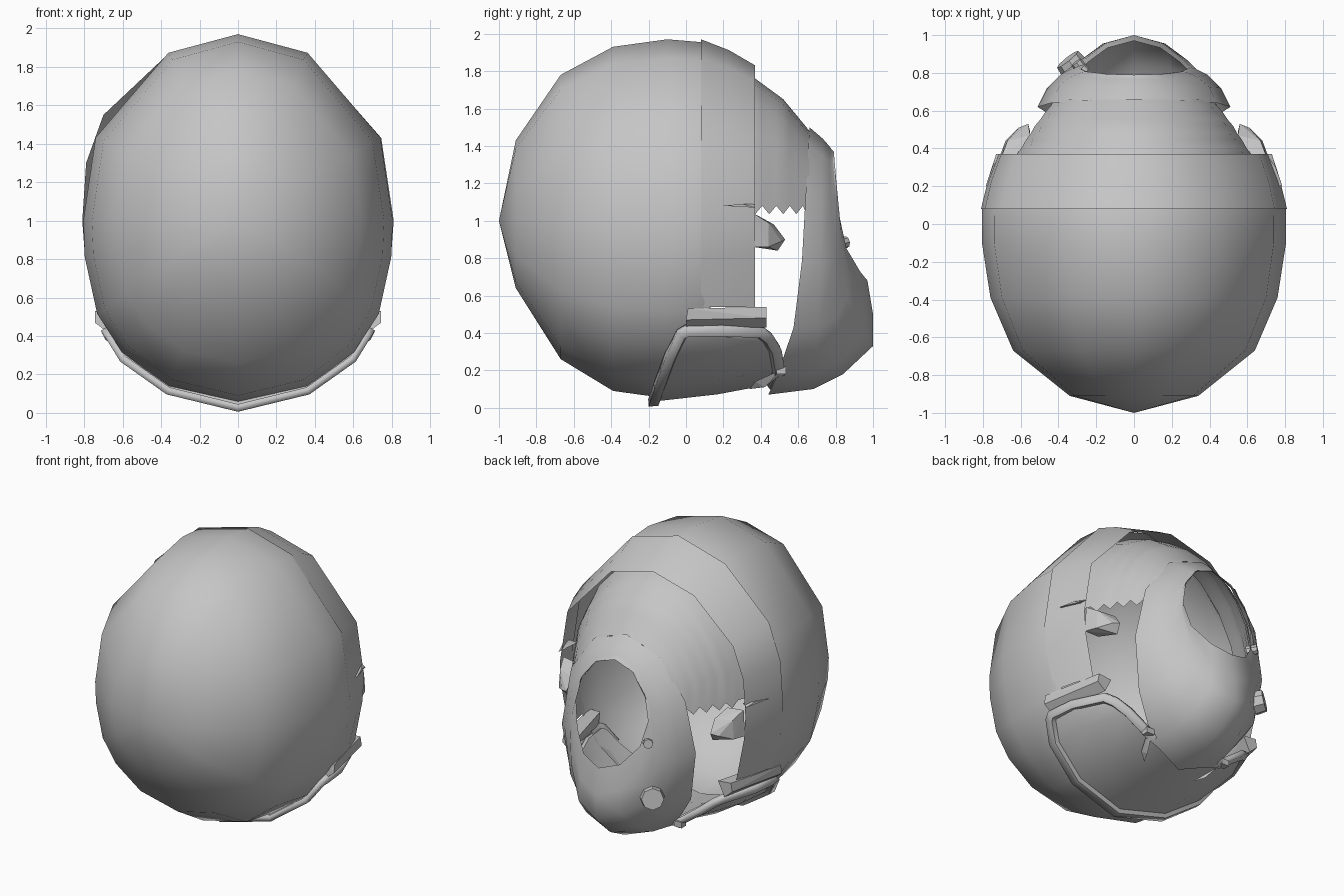
import bpy, bmesh, math
from mathutils import Vector

cube = bpy.data.objects.get("Cube")
if cube:
    bpy.data.objects.remove(cube, do_unlink=True)

grey = bpy.data.materials.new("plain grey")
grey.use_nodes = True
COLOUR = (0.56, 0.56, 0.56, 1)
grey.diffuse_color = COLOUR
grey.node_tree.nodes["Principled BSDF"].inputs["Base Color"].default_value = COLOUR


def finish(name, bm, smooth=False):
    for f in bm.faces:
        f.smooth = smooth
    mesh = bpy.data.meshes.new(name)
    bm.to_mesh(mesh)
    bm.free()
    mesh.materials.append(grey)
    obj = bpy.data.objects.new(name, mesh)
    bpy.context.collection.objects.link(obj)
    return obj


def loft(rows, closed=False):
    """Skin a list of equally long point rows."""
    bm = bmesh.new()
    grid = [[bm.verts.new(p) for p in row] for row in rows]
    n = len(rows[0])
    for a, b in zip(grid, grid[1:]):
        for j in range(n if closed else n - 1):
            k = (j + 1) % n
            bm.faces.new((a[j], b[j], b[k], a[k]))
    bmesh.ops.remove_doubles(bm, verts=bm.verts, dist=0.002)
    return bm


def hull(name, points):
    bm = bmesh.new()
    for p in points:
        bm.verts.new(p)
    bmesh.ops.convex_hull(bm, input=bm.verts)
    bmesh.ops.recalc_face_normals(bm, faces=bm.faces)
    return finish(name, bm)


def both_sides(name, points):
    for side, s in (("left", 1), ("right", -1)):
        hull(f"{side}_{name}", [(s * x, y, z) for x, y, z in points])


# Egg-shaped hollow shell: half section scaled along y
half = [(0, -1), (.45, -.91), (.75, -.72), (.91, -.51), (.99, -.2),
        (1, 0), (.92, .445), (.45, .9), (0, 1)]
section = half + [(-x, z) for x, z in half[-2:0:-1]]
stations = [(-1, 0, 1, 1), (-.91, .34, 1.43, .64), (-.67, .64, 1.78, .26),
            (-.39, .76, 1.93, .09), (-.1, .805, 1.97, .05), (.08, .804, 1.955, .1),
            (.13, .79, 1.94, .12)]
shell = [[(w * x, y, 1 + z * (top - 1 if z > 0 else 1 - low)) for x, z in section]
         for y, w, top, low in stations]
finish("shell", loft(shell, True), True)

# Band over the open edge of the shell, slightly uneven on one side
arch = [(.73, .54), (.795, .8), (.81, 1), (.745, 1.43), (.36, 1.87), (0, 1.97),
        (-.36, 1.87), (-.7, 1.55), (-.79, 1.3), (-.81, 1), (-.795, .8), (-.73, .54)]
band = [[(x * sx, y, .54 if z < .6 else 1 + (z - 1) * sz) for x, z in arch]
        for y, sx, sz in ((.08, 1, 1), (.23, .955, .94), (.37, .89, .856))]
finish("band", loft(band), True)

# Inner cap with a ragged lower edge
control = [(.2, .69, .83), (.37, .62, .76), (.52, .525, .65), (.66, .42, .48)]
cap = []
for (y0, w0, h0), (y1, w1, h1) in zip(control, control[1:]):
    for k in range(4):
        t = k / 4
        y, w, h = y0 + (y1 - y0) * t, w0 + (w1 - w0) * t, h0 + (h1 - h0) * t
        drop = .08 if k % 2 or y < .37 else .035
        start = math.asin(drop / h)
        angles = [start + (math.pi - 2 * start) * j / 10 for j in range(11)]
        cap.append([(w * math.cos(a), y, 1 + h * math.sin(a)) for a in angles])
cap.append([(.42 * math.cos(a), .66, 1 + .48 * math.sin(a))
            for a in [math.pi * j / 10 for j in range(11)]])
finish("cap", loft(cap), True)

# Face mask, lofted from its outer edge in to the opening
# (half width, bottom z, top z, bottom y, side y, top y)
mask_rings = [(.51, .07, 1.5, .44, .62, .66), (.46, .1, 1.44, .68, .72, .73),
              (.39, .18, 1.4, .84, .79, .765), (.33, .33, 1.38, 1, .82, .78),
              (.3, .5, 1.375, 1, .83, .785), (.28, .68, 1.37, .97, .82, .79)]
mask = []
for w, low, top, y_low, y_side, y_top in mask_rings:
    ring = []
    for j in range(12):
        a = math.tau * j / 12
        c = math.cos(a)
        y = y_side + (y_low - y_side) * max(c, 0) ** 2 + (y_top - y_side) * max(-c, 0)
        ring.append((w * math.sin(a), y, (low + top) / 2 - c * (top - low) / 2))
    mask.append(ring)
finish("face_mask", loft(mask, True), True)

# Jaw plate under the shell with a raised rim
jaw_halves = [
    [(0, -.2, .01), (.37, -.17, .1), (.61, -.11, .27), (.69, -.05, .4), (.71, 0, .43)],
    [(0, .17, .05), (.36, .18, .13), (.58, .19, .27), (.67, .2, .37), (.69, .2, .43)],
    [(0, .5, .11), (.3, .53, .19), (.46, .51, .31), (.54, .47, .38), (.6, .42, .42)]]
jaw_rows = [[(-x, y, z) for x, y, z in h[:0:-1]] + h for h in jaw_halves]
bm = loft(jaw_rows)
bm.normal_update()
panel = bm.faces[:]
for width, depth in ((.05, 0), (.012, -.025)):
    bmesh.ops.inset_region(bm, faces=panel, thickness=width, depth=depth,
                           use_boundary=True, use_even_offset=True)
jaw = finish("jaw_plate", bm)
bpy.context.view_layer.objects.active = jaw
jaw.select_set(True)
bpy.ops.object.shade_smooth_by_angle(angle=math.radians(40))
jaw.select_set(False)
thick = jaw.modifiers.new("thickness", 'SOLIDIFY')
thick.thickness = .04
thick.offset = -.8

# Hinge blocks on the rim
both_sides("hinge_block", [(.745, 0, .47), (.745, .01, .53), (.68, 0, .42), (.66, .01, .53),
                           (.66, .43, .48), (.65, .43, .54), (.6, .43, .43), (.55, .43, .53)])

# Cheek fins in the side openings
both_sides("cheek_fin", [(.7, .36, 1.04), (.71, .36, .86), (.6, .36, .86), (.58, .37, 1.03),
                         (.56, .53, .9), (.55, .49, .84), (.55, .47, .98), (.67, .44, .99),
                         (.68, .44, .86), (.61, .51, .89)])
both_sides("temple_sliver", [(.785, .2, 1.08), (.73, .37, 1.07), (.75, .3, 1.09),
                             (.7, .37, 1.09), (.7, .2, 1.08)])

# Clasps and prongs on the rear rim
both_sides("rim_clasp", [(.31 + x, .51 + y, .2 + z) for x in (-.03, .03)
                         for y in (-.025, .025) for z in (-.02, .02)])
both_sides("rim_prong", [(.2, .34, .1), (.25, .37, .14), (.31, .5, .2),
                         (.28, .5, .17), (.24, .42, .11)])

# Round knobs on the lower mask and beside the opening
for name, place, size in (("mask_knob", (-.33, .845, .51), .08),
                          ("small_knob", (-.285, .83, .88), .035)):
    bm = bmesh.new()
    bmesh.ops.create_cone(bm, cap_ends=True, segments=8, radius1=size,
                          radius2=size * .9, depth=.07)
    knob = finish(name, bm)
    knob.location = place
    knob.rotation_euler = Vector((-.6, .75, .15)).to_track_quat('Z', 'Y').to_euler()
